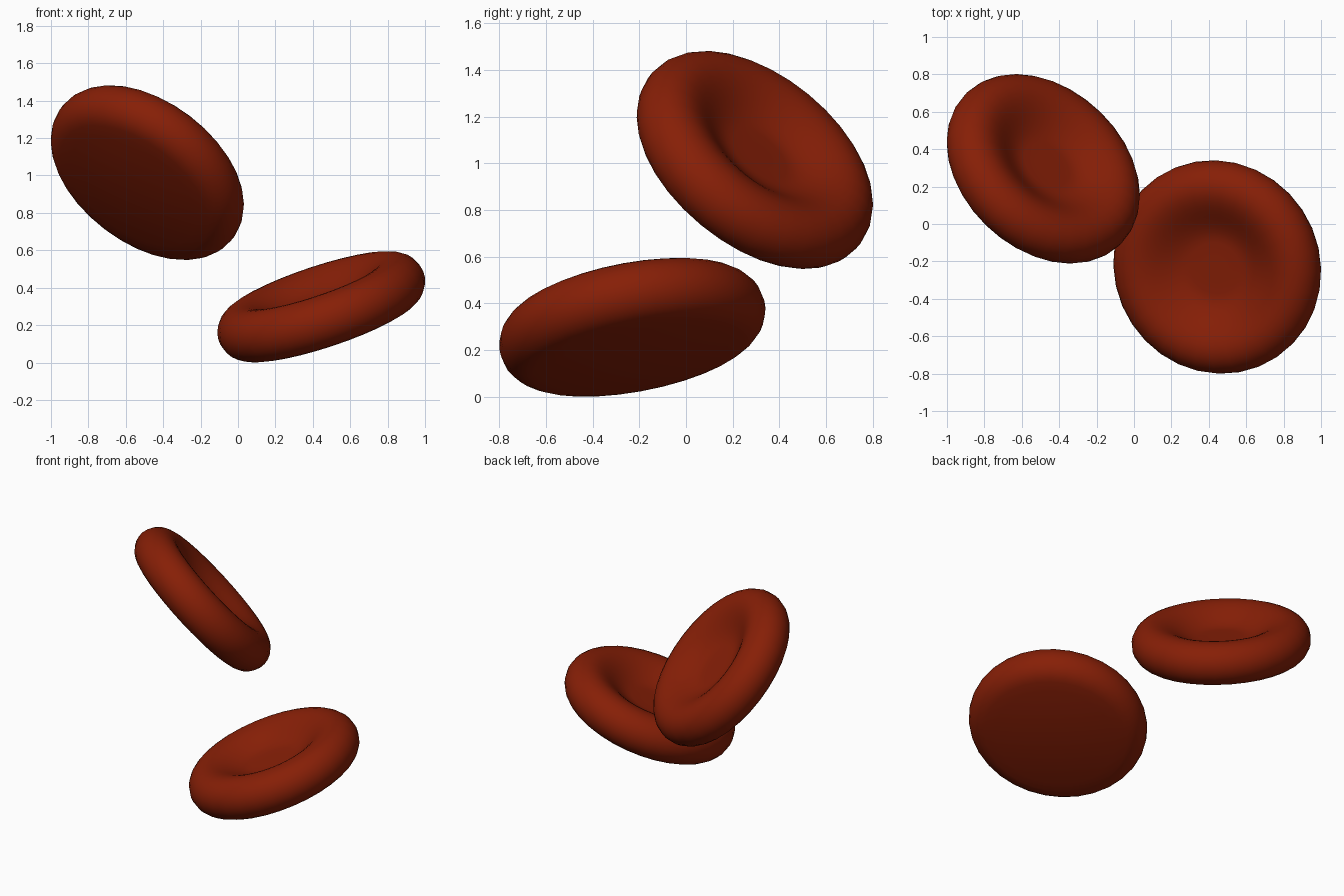
import bpy, bmesh, math
from mathutils import Vector

if "Cube" in bpy.data.objects:
    bpy.data.objects.remove(bpy.data.objects["Cube"])

RIM = 0.14       # half thickness of the rounded rim
CREST = 0.438    # radius at which the rim is thickest
FLOOR_R = 0.14   # radius of the dimple floor
DEPTH = 0.105    # depth of the dimple
BULGE = 0.035    # gentle swelling of the underside
SEGMENTS = 32

red = bpy.data.materials.new("dark red")
red.diffuse_color = (0.24, 0.0135, 0.002, 1.0)
red.use_nodes = True
red.node_tree.nodes["Principled BSDF"].inputs["Base Color"].default_value = red.diffuse_color


def cell_profile():
    """Half section: dimple floor, dimple wall, round rim, gently domed underside."""
    pts = [(0.07, RIM - DEPTH)]
    for i in range(10):
        t = i / 10
        r = FLOOR_R + (CREST - FLOOR_R) * t
        pts.append((r, RIM - DEPTH * (1 + math.cos(math.pi * t)) / 2))
    for i in range(13):
        a = math.pi / 2 - math.radians(171) * i / 12
        pts.append((CREST + RIM * math.cos(a), RIM * math.sin(a)))
    r0, z0 = pts[-1]
    for t in (0.85, 0.7, 0.55, 0.4, 0.2):
        pts.append((r0 * t, z0 - BULGE * (1 - t * t)))
    return pts


def make_cell(name, centre, normal):
    bm = bmesh.new()
    rings = []
    for r, z in cell_profile():
        rings.append([bm.verts.new((r * math.cos(2 * math.pi * k / SEGMENTS),
                                    r * math.sin(2 * math.pi * k / SEGMENTS), z))
                      for k in range(SEGMENTS)])
    for a, b in zip(rings, rings[1:]):
        for k in range(SEGMENTS):
            n = (k + 1) % SEGMENTS
            bm.faces.new((a[k], b[k], b[n], a[n]))
    # close both centres with fans
    top = bm.verts.new((0, 0, RIM - DEPTH))
    bottom = bm.verts.new((0, 0, cell_profile()[-1][1] - 0.001))
    for k in range(SEGMENTS):
        n = (k + 1) % SEGMENTS
        bm.faces.new((top, rings[0][k], rings[0][n]))
        bm.faces.new((bottom, rings[-1][n], rings[-1][k]))
    bmesh.ops.recalc_face_normals(bm, faces=bm.faces)
    for f in bm.faces:
        f.smooth = True
    mesh = bpy.data.meshes.new(name)
    bm.to_mesh(mesh)
    bm.free()
    mesh.materials.append(red)
    obj = bpy.data.objects.new(name, mesh)
    bpy.context.collection.objects.link(obj)
    # tilt the dimple side towards the given normal
    obj.rotation_mode = 'QUATERNION'
    obj.rotation_quaternion = Vector((0, 0, 1)).rotation_difference(Vector(normal).normalized())
    obj.location = centre
    return obj


make_cell("lower_blood_cell", (0.445, -0.23, 0.298), (-0.313, -0.178, 0.932))
make_cell("upper_blood_cell", (-0.485, 0.295, 1.015), (0.513, 0.55, 0.668))
